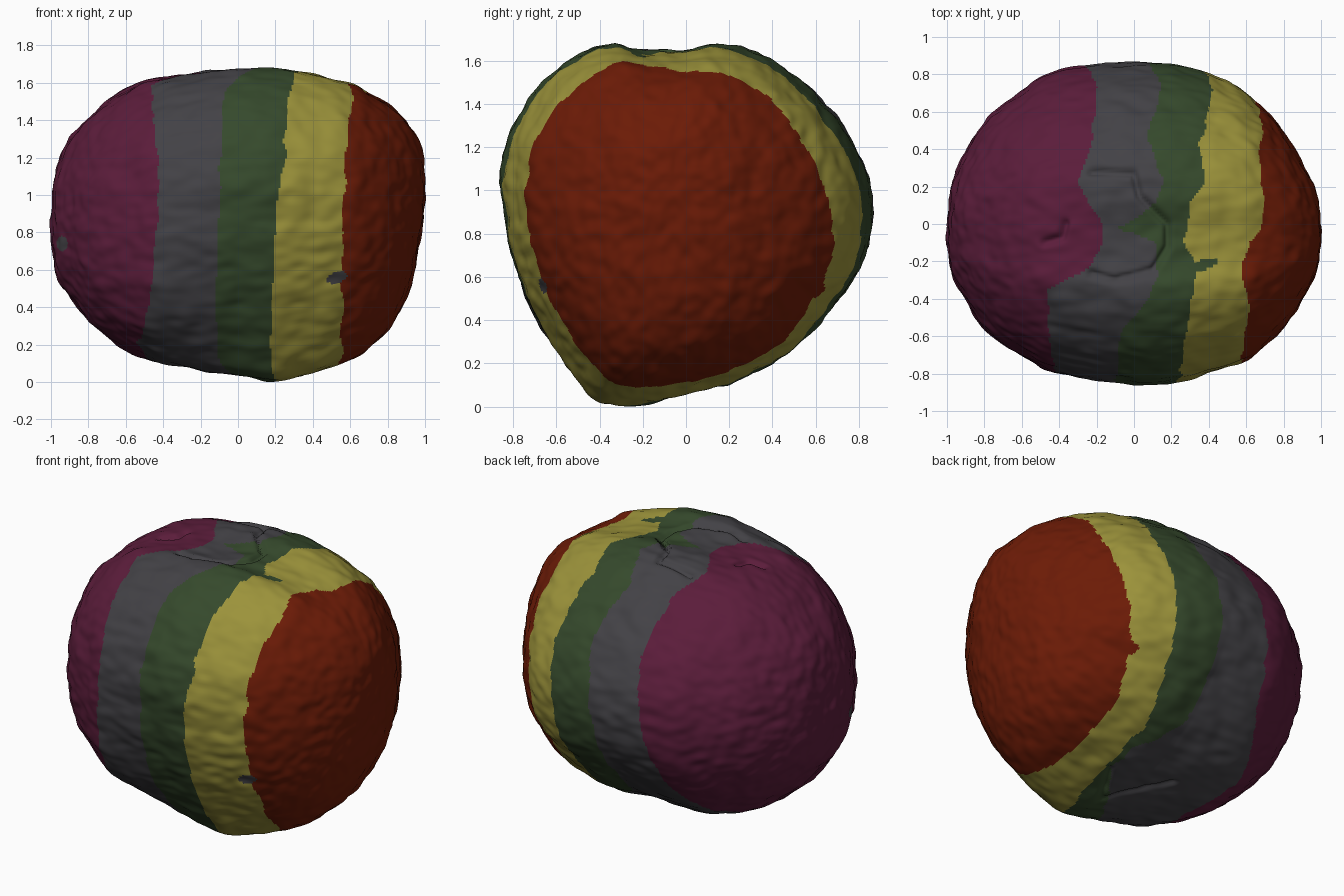
import bpy, bmesh, math
from mathutils import Vector, noise
from mathutils.geometry import intersect_point_line

if "Cube" in bpy.data.objects:
    bpy.data.objects.remove(bpy.data.objects["Cube"], do_unlink=True)

RINGS, SEGMENTS = 260, 340

# Outline along the length: x, bottom, top, front, back
OUTLINE = [
    (-1, .86, .86, -.06, -.06), (-.97, .56, 1.14, -.28, .22),
    (-.9, .45, 1.3, -.41, .39), (-.77, .29, 1.45, -.59, .57),
    (-.6, .16, 1.58, -.7, .7), (-.4, .08, 1.65, -.8, .81),
    (0, .03, 1.69, -.855, .86), (.2, 0, 1.69, -.85, .85),
    (.4, .04, 1.66, -.8, .8), (.6, .11, 1.61, -.73, .7),
    (.77, .23, 1.52, -.59, .53), (.9, .45, 1.4, -.41, .33),
    (.97, .74, 1.28, -.26, .18), (1, 1.06, 1.06, -.06, -.06)]

# Cross-section: angle from front over the top, radius at left, at right
SECTION = [
    (3, .98, 1), (14, 1.03, 1.02), (35, 1.08, 1.04), (57, 1.09, 1.04),
    (68, 1.06, 1.03), (74, .99, 1), (79, .96, .98), (90, .95, .98),
    (98, .99, .99), (108, 1.01, 1), (134, .99, 1), (165, 1.01, 1.02),
    (182, 1, 1.02), (201, .95, 1), (211, .91, .98), (244, .9, .97),
    (260, .91, .97), (272, .95, .98), (287, 1.04, 1.01), (297, 1.08, 1.04),
    (305, 1.04, 1.05), (315, .99, 1.07), (330, .95, 1.06), (346, .95, 1.02)]

# Stripe borders: angle, then x of the four borders
BORDERS = [
    (0, -.43, -.1, .2, .56), (25, -.43, -.09, .25, .58),
    (50, -.46, -.08, .27, .61), (64, -.46, .08, .31, .6),
    (74, -.24, .13, .34, .58), (83, -.16, .12, .27, .62),
    (88, -.15, -.08, .28, .67), (98, -.24, .12, .29, .7),
    (105, -.3, .15, .38, .7), (122, -.22, .08, .35, .67),
    (150, -.2, .14, .42, .69), (180, -.28, .06, .37, .63),
    (210, -.36, .02, .32, .54), (230, -.47, .03, .27, .49),
    (240, -.54, .12, .26, .49), (250, -.56, .23, .28, .5),
    (263, -.5, .26, .28, .5), (276, -.46, .1, .27, .51),
    (300, -.53, -.1, .18, .55), (330, -.47, -.13, .18, .56)]

# Pressed seam and pinch on the top, crease underneath
SEAM = [(-.23, .28), (0, .27), (.03, .15), (.18, 0), (.18, -.12),
        (.1, -.25), (-.1, -.3), (-.23, -.27)]
PINCH = [(-.48, -.1), (-.39, -.07), (-.37, 0)]
BASE_CREASE = [(.25, .08), (.12, -.16), (-.02, -.03), (-.18, .14)]


def wrap(table):
    """Repeat an angular table on both sides so that it closes."""
    last, first = table[-1], table[0]
    return [(last[0] - 360,) + last[1:]] + table + [(first[0] + 360,) + first[1:]]


def sample(table, key, smooth=True):
    """Interpolate all columns of a table at the given key."""
    k = 0
    while k < len(table) - 2 and table[k + 1][0] < key:
        k += 1
    a, b = table[k], table[k + 1]
    before, after = table[max(k - 1, 0)], table[min(k + 2, len(table) - 1)]
    span = b[0] - a[0]
    f = min(max((key - a[0]) / span, 0), 1)
    result = []
    for c in range(1, len(a)):
        d = b[c] - a[c]
        value = a[c] + d * f
        if smooth:
            m0 = (b[c] - before[c]) / (b[0] - before[0]) * span
            m1 = (after[c] - a[c]) / (after[0] - a[0]) * span
            value += f * (1 - f) * ((1 - f) * (m0 - d) - f * (m1 - d))
        result.append(value)
    return result


def groove(p, path, depth, width):
    """Depth of a pressed line that follows a path seen from above."""
    flat, best = Vector((p.x, p.y, 0)), 9
    for a, b in zip(path, path[1:]):
        a, b = Vector((*a, 0)), Vector((*b, 0))
        near, f = intersect_point_line(flat, a, b)
        near = a if f < 0 else b if f > 1 else near
        best = min(best, (near - flat).length)
    return depth * math.exp(-(best / width) ** 2)


def material(name, colour):
    m = bpy.data.materials.new(name)
    m.use_nodes = True
    m.diffuse_color = (*colour, 1)
    m.node_tree.nodes["Principled BSDF"].inputs["Base Color"].default_value = (*colour, 1)
    return m


def lumps(p):
    """Hand-shaped dents, fine ripples and pressed lines."""
    h = .01 * noise.noise(p * 7)
    h += .008 * noise.noise(Vector((p.x * 9, p.y * 18, p.z * 18)))
    if abs(p.x) < .6 and p.z > 1.4:
        h -= groove(p, SEAM, .03, .018) + groove(p, PINCH, .03, .02)
    elif abs(p.x) < .6 and p.z < .25:
        h -= groove(p, BASE_CREASE, .02, .018)
    return h


def colour_index(p, borders):
    """Stripe number from the borders, with a few stray smudges."""
    if p.y < 0 and math.hypot((p.x - .53) / .055, (p.z - .56 - .2 * (p.x - .53)) / .03) < 1:
        return 1
    if p.y < 0 and math.hypot((p.x + .94) / .03, (p.z - .74) / .04) < 1:
        return 1
    if p.z > 1.4 and math.hypot((p.x - .37) / .08, (p.y + .22 - .3 * (p.x - .37)) / .03) < 1:
        return 2
    if p.y > 0 and math.hypot((p.x - .57) / .07, (p.z - .53) / .035) < 1:
        return 4
    x = p.x + .02 * noise.noise(p * 9)
    return sum(x > b for b in borders)


# Outline re-keyed by polar angle so the rounded ends interpolate well
by_polar = [(math.acos(-row[0]),) + row[1:] for row in OUTLINE]
section, borders = wrap(SECTION), wrap(BORDERS)
angles = [360 * j / SEGMENTS for j in range(SEGMENTS)]
radii = [sample(section, a) for a in angles]
stripes = [sample(borders, a + 180 / SEGMENTS, False) for a in angles]

# Striped ball: rings lofted along x
bm = bmesh.new()
rings = []
for i in range(1, RINGS):
    t = math.pi * i / RINGS
    x = -math.cos(t)
    low, high, front, back = sample(by_polar, t)
    centre = Vector((x, (front + back) / 2, (low + high) / 2))
    side = min(max(-x / .5, 0), 1)
    fade = 1 - abs(x) ** (3 + side)
    ring = []
    for angle, (left, right) in zip(angles, radii):
        a = math.radians(angle)
        r = 1 + (left + (right - left) * side - 1) * fade
        out = Vector((0, -math.cos(a) * (back - front) / 2, math.sin(a) * (high - low) / 2)) * r
        p = centre + out
        normal = Vector((x, out.y, out.z)).normalized()
        ring.append(bm.verts.new(p + normal * lumps(p)))
    rings.append(ring)

# Close both ends
poles = []
for row, ring in ((OUTLINE[0], rings[0]), (OUTLINE[-1], rings[-1])):
    end = sum(v.co.x for v in ring) / SEGMENTS
    poles.append(bm.verts.new((end, row[3], row[1])))

# Rest on the ground
drop = min(v.co.z for v in bm.verts)
bmesh.ops.translate(bm, verts=bm.verts, vec=(0, 0, -drop))

# Faces, coloured by stripe
for j in range(SEGMENTS):
    n = (j + 1) % SEGMENTS
    bm.faces.new((poles[0], rings[0][j], rings[0][n])).material_index = 0
    bm.faces.new((poles[1], rings[-1][n], rings[-1][j])).material_index = 4
    for a, b in zip(rings, rings[1:]):
        face = bm.faces.new((a[j], b[j], b[n], a[n]))
        face.material_index = colour_index(face.calc_center_median(), stripes[j])
bmesh.ops.recalc_face_normals(bm, faces=bm.faces)
for face in bm.faces:
    face.smooth = True

mesh = bpy.data.meshes.new("striped_ball")
bm.to_mesh(mesh)
bm.free()
for name, colour in (("purple", (.105, .012, .043)), ("grey", (.056, .054, .061)),
                     ("green", (.036, .067, .025)), ("yellow", (.33, .29, .043)),
                     ("rust_red", (.15, .011, .002))):
    mesh.materials.append(material(name, colour))
ball = bpy.data.objects.new("striped_ball", mesh)
bpy.context.collection.objects.link(ball)
